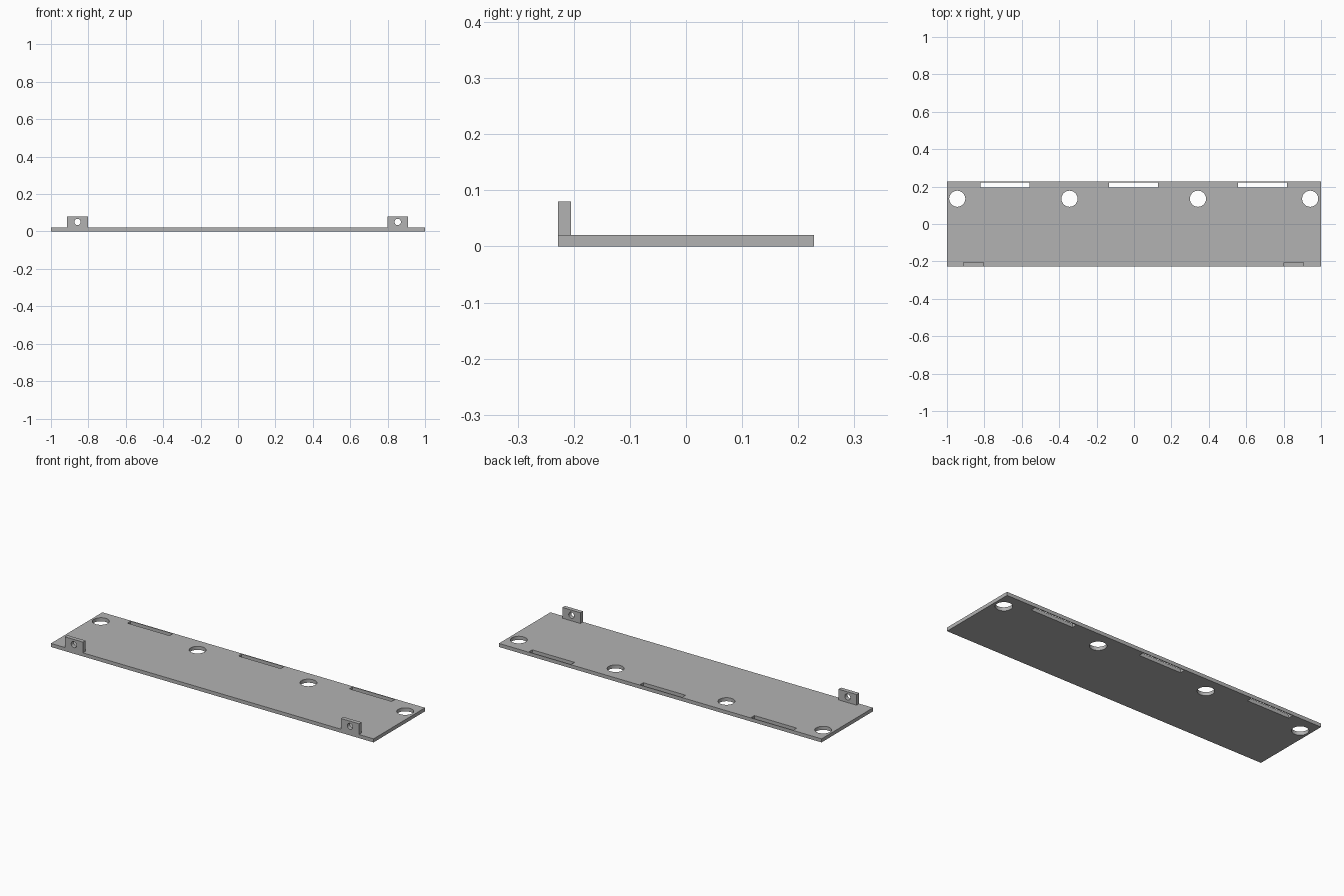
import bpy
import math

default = bpy.data.objects.get("Cube")
if default:
    bpy.data.objects.remove(default, do_unlink=True)

THICK = 0.02
HALF_Y = 0.228

grey = bpy.data.materials.new("plain_grey")
grey.use_nodes = True
colour = (0.45, 0.45, 0.45, 1)
grey.diffuse_color = colour
grey.node_tree.nodes["Principled BSDF"].inputs["Base Color"].default_value = colour


def box(name, x, y, z):
    """Box from (min, max) ranges on each axis."""
    bpy.ops.mesh.primitive_cube_add(size=1)
    ob = bpy.context.object
    ob.name = name
    ob.location = [(r[0] + r[1]) / 2 for r in (x, y, z)]
    ob.scale = [r[1] - r[0] for r in (x, y, z)]
    bpy.ops.object.transform_apply(location=True, rotation=True, scale=True)
    ob.data.materials.append(grey)
    return ob


def rod(radius, location, tilt=0):
    """Round cutter, upright unless tilted."""
    bpy.ops.mesh.primitive_cylinder_add(
        vertices=48, radius=radius, depth=0.1, location=location, rotation=(tilt, 0, 0))
    ob = bpy.context.object
    ob.data.materials.append(grey)
    return ob


def cut(target, cutters):
    """Subtract the cutters, then discard them."""
    for cutter in cutters:
        cutter.hide_render = True
        mod = target.modifiers.new("cut", "BOOLEAN")
        mod.operation = "DIFFERENCE"
        mod.solver = "EXACT"
        mod.object = cutter
    bpy.ops.object.select_all(action="DESELECT")
    target.select_set(True)
    bpy.context.view_layer.objects.active = target
    for mod in list(target.modifiers):
        bpy.ops.object.modifier_apply(modifier=mod.name)
    for cutter in cutters:
        bpy.data.objects.remove(cutter, do_unlink=True)
    bpy.ops.object.shade_smooth_by_angle(angle=math.radians(30))


# Base plate with round holes and slots along the back edge
plate = box("base_plate", (-1, 1), (-HALF_Y, HALF_Y), (0, THICK))
holes = [rod(0.043, (x, 0.135, 0)) for x in (-0.945, -0.345, 0.342, 0.942)]
slots = [box("slot_cutter", (x - 0.131, x + 0.131), (0.194, 0.223), (-0.1, 0.1))
         for x in (-0.691, -0.002, 0.686)]
cut(plate, holes + slots)

# Upright drilled tabs at the front corners
for name, x in (("right_tab", -0.858), ("left_tab", 0.854)):
    tab = box(name, (x - 0.056, x + 0.056), (-HALF_Y, -0.205), (THICK, 0.08))
    cut(tab, [rod(0.017, (x, -HALF_Y, 0.051), math.pi / 2)])
